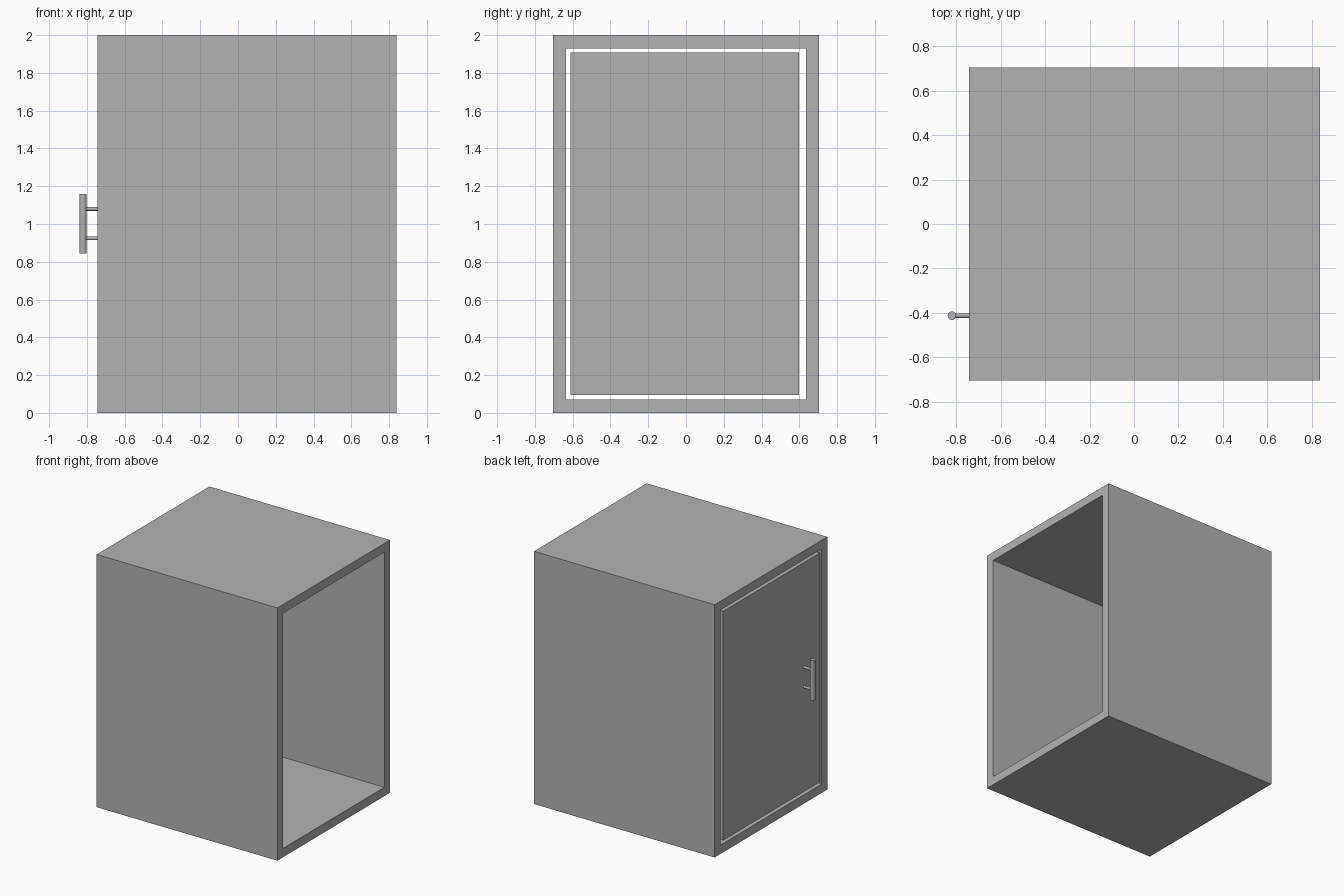
import bpy, bmesh, math
from mathutils import Vector

cube = bpy.data.objects.get("Cube")
if cube:
    bpy.data.objects.remove(cube, do_unlink=True)

grey = bpy.data.materials.new("plain_grey")
grey.use_nodes = True
colour = (0.45, 0.45, 0.45, 1)
grey.diffuse_color = colour
grey.node_tree.nodes["Principled BSDF"].inputs["Base Color"].default_value = colour

FACE_X, BACK_X = -0.744, 0.838      # door end and open end
HALF_Y, HEIGHT, WALL = 0.704, 2.0, 0.07


def add_object(name, bm):
    bmesh.ops.recalc_face_normals(bm, faces=bm.faces)
    mesh = bpy.data.meshes.new(name)
    bm.to_mesh(mesh)
    bm.free()
    mesh.materials.append(grey)
    obj = bpy.data.objects.new(name, mesh)
    bpy.context.collection.objects.link(obj)
    return obj


def rectangle(bm, x, y0, y1, z0, z1):
    return [bm.verts.new((x, y, z))
            for y, z in ((y0, z0), (y1, z0), (y1, z1), (y0, z1))]


def extrude_x(bm, distance):
    new = bmesh.ops.extrude_face_region(bm, geom=bm.faces[:])["geom"]
    verts = [g for g in new if isinstance(g, bmesh.types.BMVert)]
    bmesh.ops.translate(bm, verts=verts, vec=(distance, 0, 0))


def rod(name, start, end, radius):
    start, end = Vector(start), Vector(end)
    axis = end - start
    bpy.ops.mesh.primitive_cylinder_add(
        vertices=32, radius=radius, depth=axis.length,
        location=(start + end) / 2,
        rotation=axis.to_track_quat('Z', 'Y').to_euler())
    obj = bpy.context.object
    obj.name = name
    obj.data.materials.append(grey)
    bpy.ops.object.shade_smooth_by_angle(angle=math.radians(40))


# Cabinet shell: a rectangular ring extruded along its depth
bm = bmesh.new()
outer = rectangle(bm, FACE_X, -HALF_Y, HALF_Y, 0, HEIGHT)
inner = rectangle(bm, FACE_X, WALL - HALF_Y, HALF_Y - WALL, WALL, HEIGHT - WALL)
for i in range(4):
    j = (i + 1) % 4
    bm.faces.new((outer[i], outer[j], inner[j], inner[i]))
extrude_x(bm, BACK_X - FACE_X)
add_object("cabinet_shell", bm)

# Door panel, flush with the shell and with a gap all round
bm = bmesh.new()
bm.faces.new(rectangle(bm, FACE_X, -0.612, 0.598, 0.094, 1.908))
extrude_x(bm, 0.05)
add_object("door", bm)

# Door handle: upright bar on two posts
BAR_X, BAR_Y = -0.82, -0.413
rod("handle_bar", (BAR_X, BAR_Y, 0.843), (BAR_X, BAR_Y, 1.16), 0.019)
for name, z in (("handle_post_lower", 0.924), ("handle_post_upper", 1.08)):
    rod(name, (BAR_X, BAR_Y, z), (FACE_X, BAR_Y, z), 0.01)
